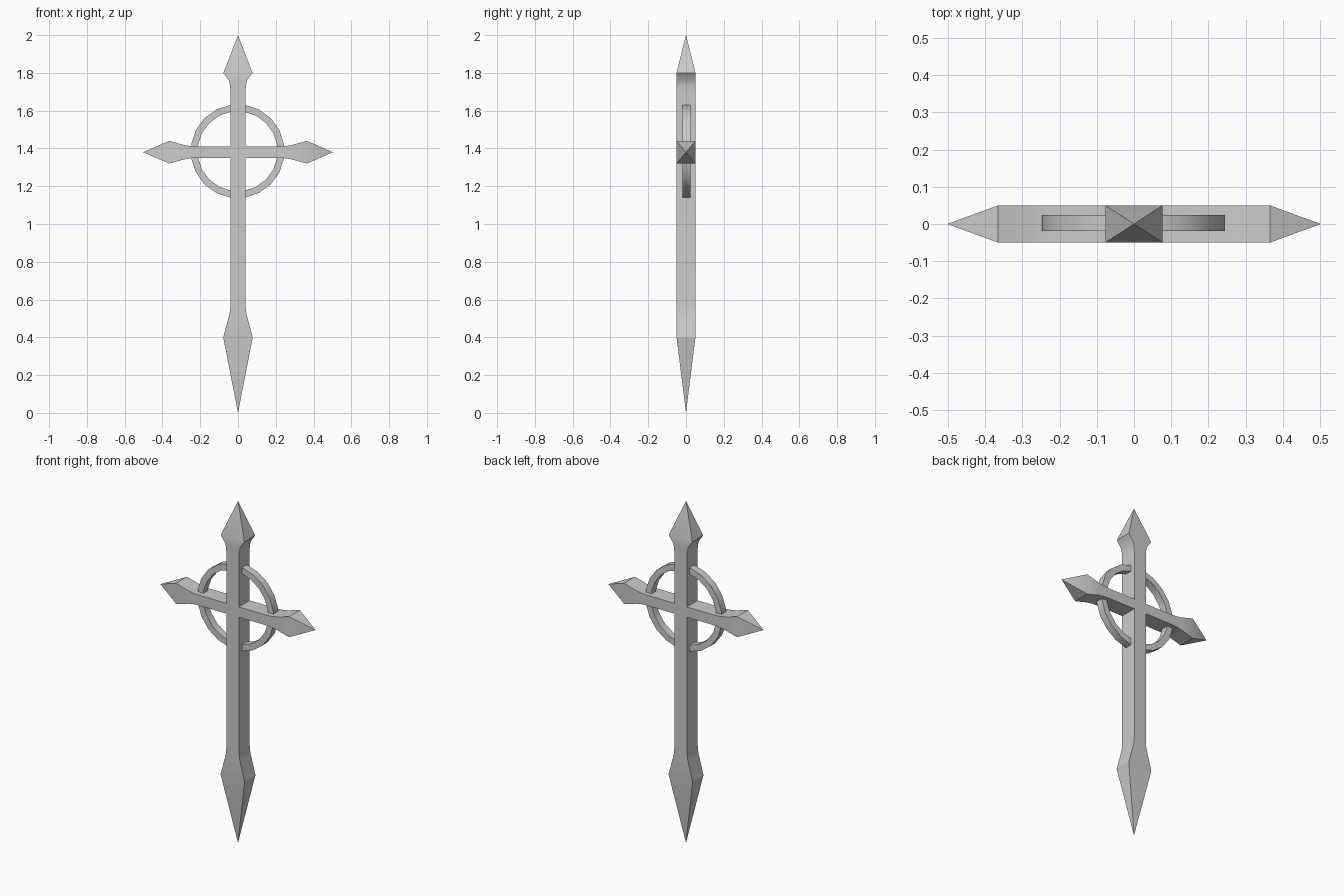
import bpy, bmesh, math
from mathutils import Vector

if "Cube" in bpy.data.objects:
    bpy.data.objects.remove(bpy.data.objects["Cube"])

CZ = 1.38  # height of the crossing


def finish(name, bm):
    bmesh.ops.recalc_face_normals(bm, faces=bm.faces)
    me = bpy.data.meshes.new(name)
    bm.to_mesh(me)
    bm.free()
    ob = bpy.data.objects.new(name, me)
    bpy.context.collection.objects.link(ob)
    return ob


def smooth(ob, angle=25):
    bpy.ops.object.select_all(action='DESELECT')
    ob.select_set(True)
    bpy.context.view_layer.objects.active = ob
    bpy.ops.object.shade_smooth_by_angle(angle=math.radians(angle))


def spear_bar(name, tips, sections, place, depth=0.05):
    """Rectangular sections (position, half width) closed by a point at each end."""
    bm = bmesh.new()
    loops = [[bm.verts.new(place(t, sx * w, sy * depth))
              for sx, sy in ((-1, -1), (1, -1), (1, 1), (-1, 1))]
             for t, w in sections]
    for a, b in zip(loops, loops[1:]):
        for i in range(4):
            j = (i + 1) % 4
            bm.faces.new((a[i], a[j], b[j], b[i]))
    for tip, loop in zip(tips, (loops[0], loops[-1])):
        apex = bm.verts.new(place(tip, 0, 0))
        for i in range(4):
            bm.faces.new((loop[i], loop[(i + 1) % 4], apex))
    smooth(finish(name, bm))


# upright shaft with long lower point and short upper point
upright = [(0.40, 0.078), (0.51, 0.048), (0.54, 0.042), (0.58, 0.04),
           (1.70, 0.04), (1.735, 0.042), (1.76, 0.048), (1.80, 0.077)]
spear_bar("upright", (0, 2), upright, lambda t, w, d: Vector((w, d, t)))

# cross arm, same on both sides
half = [(0.21, 0.03), (0.25, 0.032), (0.285, 0.038), (0.365, 0.06)]
arm = [(-t, w) for t, w in reversed(half)] + half
spear_bar("cross_arm", (-0.502, 0.502), arm, lambda t, w, d: Vector((t, d, CZ + w)))

# faceted ring behind the crossing
N, R_OUT, R_IN = 20, 0.248, 0.212
bm = bmesh.new()
rings = []
for k in range(N):
    a = 2 * math.pi * (k + 0.5) / N
    rings.append([bm.verts.new((r * math.cos(a) - 0.002, y, 1.385 + r * math.sin(a)))
                  for r, y in ((R_OUT, -0.019), (R_OUT, 0.024), (R_IN, 0.024), (R_IN, -0.019))])
for k in range(N):
    p, q = rings[k], rings[(k + 1) % N]
    for i in range(4):
        j = (i + 1) % 4
        bm.faces.new((p[i], p[j], q[j], q[i]))
smooth(finish("ring", bm))
